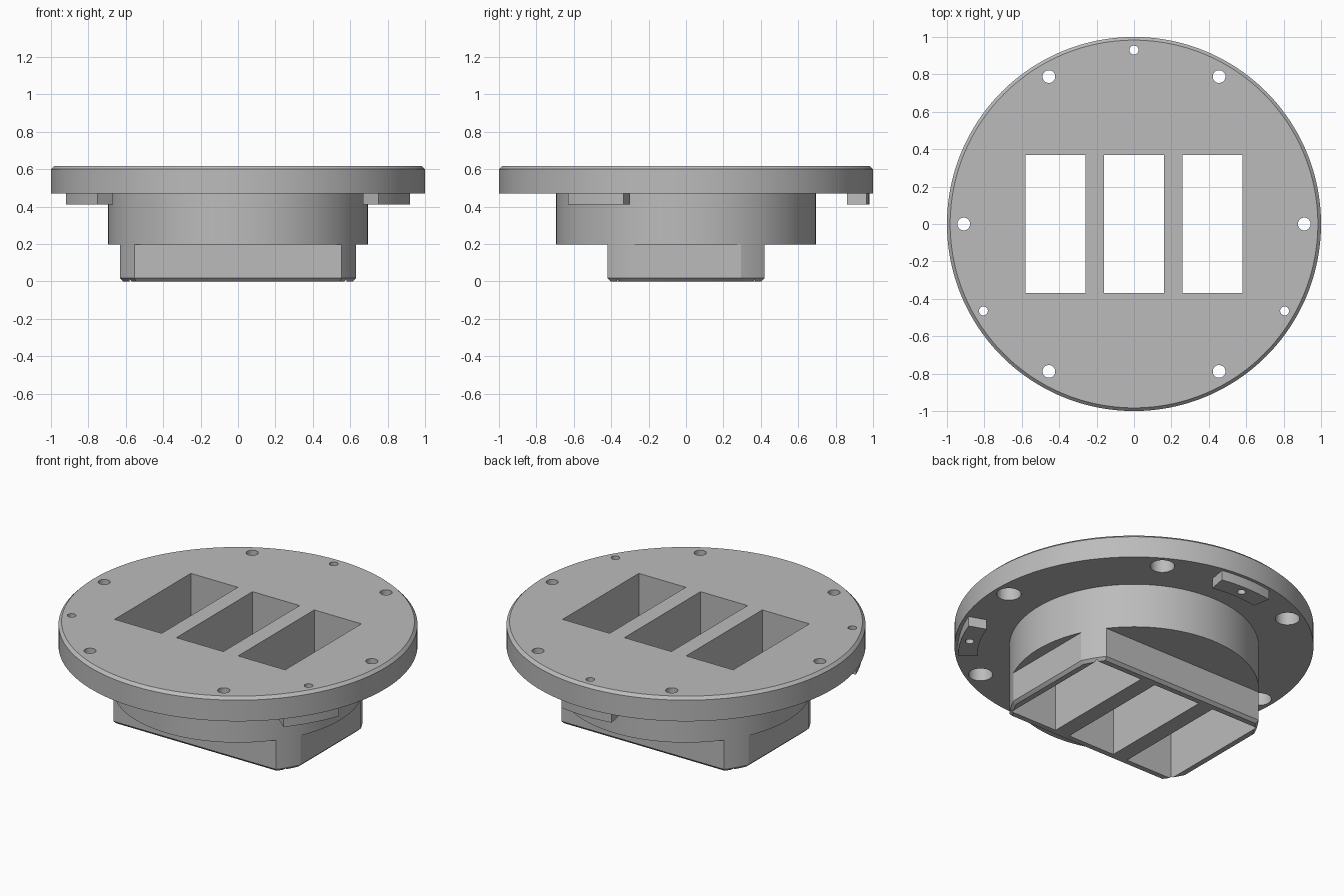
import bpy, bmesh
from math import sin, cos, pi, radians, acos, asin

cube = bpy.data.objects.get("Cube")
if cube:
    bpy.data.objects.remove(cube, do_unlink=True)

grey = bpy.data.materials.new("plain grey")
grey.use_nodes = True
grey.diffuse_color = (0.5, 0.5, 0.5, 1)
grey.node_tree.nodes["Principled BSDF"].inputs["Base Color"].default_value = (0.5, 0.5, 0.5, 1)


# Outlines, all counter-clockwise
def arc(r, a, b, n, cx=0, cy=0):
    return [(cx + r * cos(a + (b - a) * i / n), cy + r * sin(a + (b - a) * i / n)) for i in range(n + 1)]


def circle(r, n=128, cx=0, cy=0):
    return arc(r, 0, 2 * pi, n, cx, cy)[:-1]


def rectangle(cx, hx, hy):
    return [(cx - hx, -hy), (cx + hx, -hy), (cx + hx, hy), (cx - hx, hy)]


def trimmed_rectangle(r, hx, hy):
    """Rectangle whose corners are cut by a circle."""
    corner = arc(r, acos(hx / r), asin(hy / r), 8)
    half = corner + [(-x, y) for x, y in reversed(corner)]
    return half + [(-x, -y) for x, y in half]


def loft(bm, sections):
    """Closed solid through (outline, height) sections, from low to high."""
    rings = [[bm.verts.new((x, y, z)) for x, y in outline] for outline, z in sections]
    bm.faces.new(rings[0][::-1])
    bm.faces.new(rings[-1])
    for low, high in zip(rings, rings[1:]):
        for i in range(len(low)):
            j = (i + 1) % len(low)
            bm.faces.new((low[i], low[j], high[j], high[i]))


def build(name, solids):
    bm = bmesh.new()
    for sections in solids:
        loft(bm, sections)
    mesh = bpy.data.meshes.new(name)
    bm.to_mesh(mesh)
    bm.free()
    mesh.materials.append(grey)
    obj = bpy.data.objects.new(name, mesh)
    bpy.context.collection.objects.link(obj)
    return obj


FLANGE_TOP, FLANGE_LOW, COLLAR_LOW, TAB_LOW = 0.617, 0.47, 0.197, 0.41
COLLAR_R, CHAMFER = 0.695, 0.017

# Round flange, collar and flat-sided block
parts = [
    build("flange", [[(circle(1, 192), FLANGE_LOW), (circle(1, 192), FLANGE_TOP - CHAMFER),
                      (circle(1 - CHAMFER, 192), FLANGE_TOP)]]),
    build("collar", [[(circle(COLLAR_R), COLLAR_LOW), (circle(COLLAR_R), FLANGE_LOW)]]),
    build("lower_block", [[
        (trimmed_rectangle(COLLAR_R - CHAMFER, 0.63 - CHAMFER, 0.42 - CHAMFER), 0),
        (trimmed_rectangle(COLLAR_R, 0.63, 0.42), CHAMFER),
        (trimmed_rectangle(COLLAR_R, 0.63, 0.42), COLLAR_LOW)]]),
]

# Three curved locating tabs under the flange
tab_angles = [radians(a) for a in (90, 210, 330)]
for name, a in zip(("back_tab", "right_tab", "left_tab"), tab_angles):
    w = radians(10)
    outline = arc(0.98, a - w, a + w, 12) + arc(0.873, a + w, a - w, 12)
    parts.append(build(name, [[(outline, TAB_LOW), (outline, FLANGE_LOW)]]))

# Slots, counterbored screw holes and pin holes
cuts = [[(rectangle(x, 0.16, 0.37), -0.1), (rectangle(x, 0.16, 0.37), 0.8)] for x in (-0.42, 0, 0.42)]
for i in range(6):
    x, y = 0.91 * cos(i * pi / 3), 0.91 * sin(i * pi / 3)
    bore, drill = circle(0.068, 32, x, y), circle(0.034, 32, x, y)
    cuts.append([(bore, 0.4), (bore, 0.57), (drill, 0.57), (drill, 0.8)])
for a in tab_angles:
    pin = circle(0.024, 24, 0.93 * cos(a), 0.93 * sin(a))
    cuts.append([(pin, 0.3), (pin, 0.8)])
cutter = build("hole_cutter", cuts)
cutter.hide_render = True

for obj in parts:
    bpy.ops.object.select_all(action='DESELECT')
    obj.select_set(True)
    bpy.context.view_layer.objects.active = obj
    mod = obj.modifiers.new("holes", 'BOOLEAN')
    mod.operation = 'DIFFERENCE'
    mod.solver = 'EXACT'
    mod.object = cutter
    bpy.ops.object.modifier_apply(modifier=mod.name)
    bpy.ops.object.shade_smooth_by_angle(angle=radians(20))

bpy.data.objects.remove(cutter, do_unlink=True)
